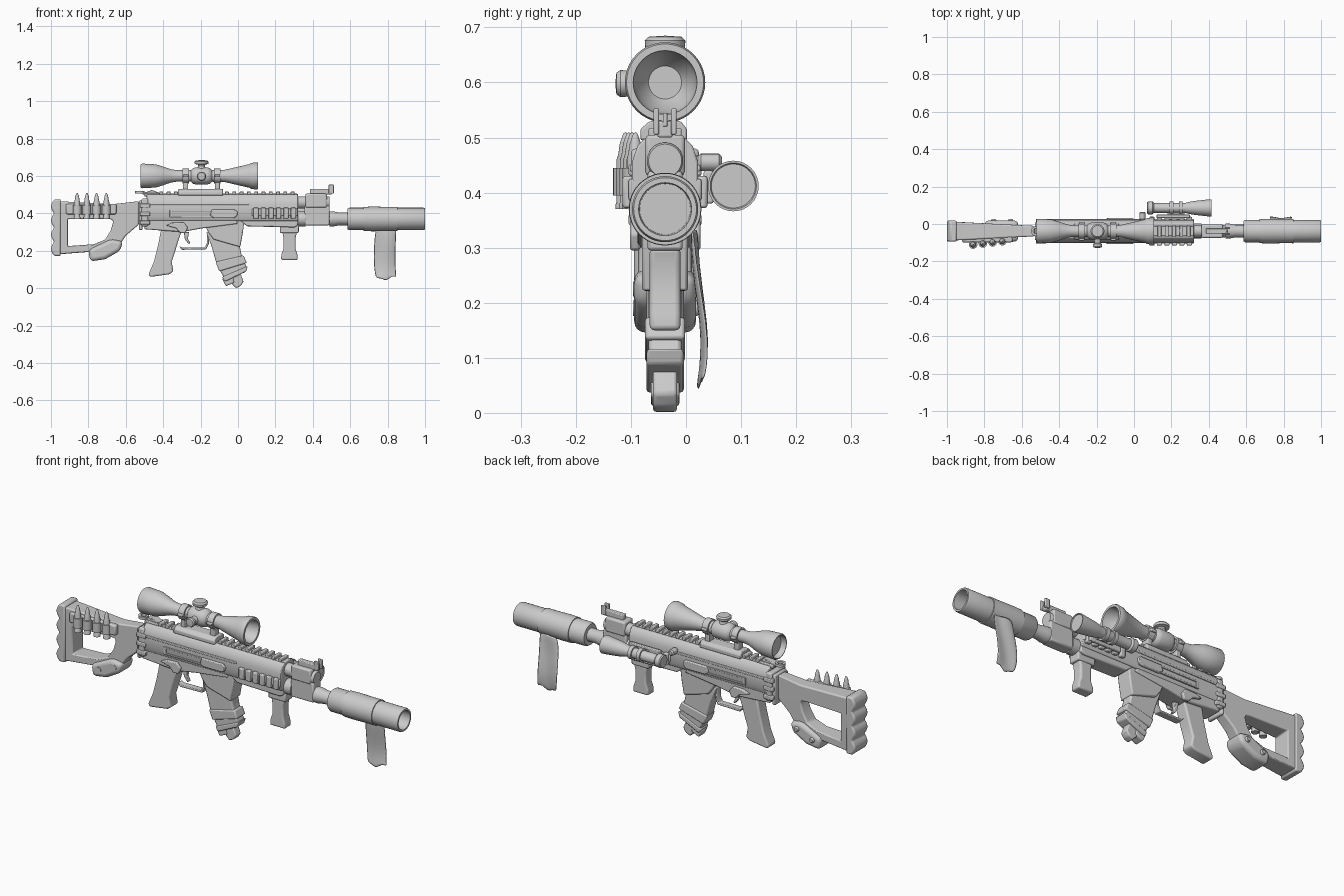
import bpy, bmesh, math
from mathutils import Vector, Matrix

YC = -0.038  # centre plane of the weapon


def finish(name, bm, bevel=0.0, seg=2, angle=35):
    bmesh.ops.recalc_face_normals(bm, faces=bm.faces)
    me = bpy.data.meshes.new(name)
    bm.to_mesh(me)
    bm.free()
    ob = bpy.data.objects.new(name, me)
    bpy.context.collection.objects.link(ob)
    bpy.ops.object.select_all(action='DESELECT')
    ob.select_set(True)
    bpy.context.view_layer.objects.active = ob
    bpy.ops.object.shade_smooth_by_angle(angle=math.radians(angle))
    if bevel:
        m = ob.modifiers.new("bevel", 'BEVEL')
        m.width, m.segments, m.limit_method = bevel, seg, 'ANGLE'
    return ob


def prism(name, pts, a, b, axis='y', bevel=0.006, seg=2):
    """Extrude a 2D outline: axis y takes (x, z), axis x takes (y - YC, z)."""
    bm = bmesh.new()
    def put(p, t):
        return (p[0], YC + t, p[1]) if axis == 'y' else (t, YC + p[0], p[1])
    lo = [bm.verts.new(put(p, a)) for p in pts]
    hi = [bm.verts.new(put(p, b)) for p in pts]
    bm.faces.new(lo)
    bm.faces.new(hi)
    for i in range(len(pts)):
        j = (i + 1) % len(pts)
        bm.faces.new((lo[i], lo[j], hi[j], hi[i]))
    return finish(name, bm, bevel, seg)


def box(name, x0, x1, y0, y1, z0, z1, bevel=0.004):
    return prism(name, [(x0, z0), (x1, z0), (x1, z1), (x0, z1)], y0, y1, 'y', bevel)


def lathe(name, prof, origin, axis='x', n=32):
    """Revolve (distance, radius) pairs about an axis through origin."""
    bm = bmesh.new()
    o, rings = Vector(origin), []
    for t, r in prof:
        if r == 0:
            rings.append([bm.verts.new((t, 0, 0))] * n)
        else:
            rings.append([bm.verts.new((t, r * math.cos(2 * math.pi * i / n),
                                        r * math.sin(2 * math.pi * i / n))) for i in range(n)])
    for p, q in zip(rings, rings[1:]):
        for i in range(n):
            j = (i + 1) % n
            bm.faces.new(list(dict.fromkeys((p[i], p[j], q[j], q[i]))))
    rot = {'x': Matrix(), 'y': Matrix.Rotation(math.pi / 2, 4, 'Z'),
           'z': Matrix.Rotation(-math.pi / 2, 4, 'Y')}[axis]
    bmesh.ops.transform(bm, matrix=Matrix.Translation(o) @ rot, verts=bm.verts)
    return finish(name, bm)


# Shoulder stock: bridged outer and inner outlines, thinner towards the receiver
outer = [(-.97, .18), (-.97, .465), (-.66, .45), (-.53, .465), (-.53, .34), (-.6, .28), (-.64, .22), (-.78, .195)]
inner = [(-.91, .225), (-.91, .37), (-.70, .37), (-.675, .368), (-.667, .355), (-.68, .31), (-.71, .26), (-.77, .235)]
bm = bmesh.new()
L = {}
for s in (-1, 1):
    for k, ring in (('o', outer), ('i', inner)):
        L[k, s] = [bm.verts.new((x, YC + s * (.028 + .022 * min(1, max(0, (-.55 - x) / .4))), z)) for x, z in ring]
for a, b in ((('o', -1), ('i', -1)), (('i', -1), ('i', 1)), (('i', 1), ('o', 1)), (('o', 1), ('o', -1))):
    for i in range(8):
        j = (i + 1) % 8
        bm.faces.new((L[a][i], L[a][j], L[b][j], L[b][i]))
finish("stock_frame", bm, 0.014, 3)

# Scalloped butt pad
pad = [(-.948, .475), (-.948, .172)]
pad += [(-.982 - .018 * abs(math.sin(math.pi * 4 * i / 24)), .172 + .303 * i / 24) for i in range(25)]
prism("butt_pad", pad, -.056, .056, bevel=.008)

# Padded wrap on the lower stock
prism("stock_wrap", [(-.8, .205), (-.68, .262), (-.615, .25), (-.63, .2), (-.71, .155), (-.79, .143)],
      -.056, .056, bevel=.02, seg=4)
for x, z in ((-.75, .19), (-.66, .225)):
    lathe("wrap_button", [(0, 0), (0, .014), (.116, .014), (.124, .009), (.124, 0)], (x, YC - .058, z), 'y', 16)

# Spare cartridges in a holder on the stock side
prism("cartridge_band", [(-.92, .45), (-.65, .45), (-.65, .395), (-.92, .395)], -.06, -.03, bevel=.008)
for i in range(4):
    x, y = -.86 + .052 * i, YC - .072 + .006 * i
    lathe("cartridge", [(0, 0), (0, .018), (.008, .018), (.012, .016), (.09, .016), (.1, .013),
                        (.12, .010), (.137, .004), (.14, 0)], (x, y, .37), 'z', 16)
    lathe("cartridge_loop", [(0, .014), (0, .023), (.05, .023), (.05, .014), (0, .014)], (x, y, .395), 'z', 16)

# Upper and lower receiver
sec = [(.035, .5), (.05, .485), (.06, .455), (.06, .385), (.05, .36)]
prism("upper_receiver", sec + [(-y, z) for y, z in reversed(sec)], -.49, .32, 'x', .004)
prism("lower_receiver", [(-.5, .38), (-.02, .38), (.0, .345), (-.19, .32), (-.3, .3), (-.5, .315)], -.05, .05)
for x0, x1, z0, z1, w in ((-.53, -.51, .31, .47, .05), (-.515, -.48, .33, .48, .062)):
    box("rear_plate", x0, x1, -w, w, z0, z1, .008)
for z in (.34, .385, .43):
    box("rear_plate_rib", -.525, -.47, -.066, .066, z, z + .022)
# Top rail with cross teeth
box("top_rail", -.43, .32, -.026, .026, .49, .505)
for i in range(19):
    box("rail_tooth", -.42 + .039 * i, -.4 + .039 * i, -.03, .03, .5, .517, .003)
# Port slot, bolt cover and lengthwise grooves
for s in (-1, 1):
    a, b = sorted((s * .055, s * .064))
    box("side_strip", -.47, .06, a, b, .438, .45, .003)
    for z in (.378, .41):
        box("port_lip", -.36, -.01, a, b + (.0 if s > 0 else 0), z, z + .009, .002)
    box("port_end", -.365, -.35, a, b, .378, .419, .002)
    c, d = sorted((s * .05, s * .069))
    prism("bolt_cover", [(-.15, .39), (-.13, .375), (-.02, .375), (-.003, .39), (-.003, .41), (-.02, .42), (-.14, .42)],
          c, d, bevel=.005)
    # Selector lever
    c, d = sorted((s * .045, s * .064))
    prism("selector_lever", [(-.385, .335), (-.35, .35), (-.29, .352), (-.268, .325), (-.28, .295), (-.31, .295), (-.33, .32)],
          c, d, bevel=.005)
    # Handguard side rail ribs
    c, d = sorted((s * .05, s * .066))
    box("side_rail", .075, .32, c, d, .385, .425)
    c, d = sorted((s * .055, s * .077))
    for i in range(6):
        box("side_rail_rib", .082 + .04 * i, .11 + .04 * i, c, d, .372, .43, .005)
prism("handguard_lower", [(.0, .37), (.32, .37), (.32, .335), (.3, .325), (.05, .33)], -.045, .045)
# Charging handle on the far side
lathe("charging_handle", [(0, 0), (0, .012), (.06, .012), (.065, .016), (.098, .016), (.103, .01), (.103, 0)],
      (.045, YC, .455), 'y', 16)

# Magazine well, curved magazine, band and pull tab
prism("magazine_well", [(-.19, .37), (.035, .37), (.025, .29), (.012, .22), (-.13, .26), (-.16, .3)], -.042, .042)
prism("magazine", [(-.17, .3), (.02, .3), (.01, .22), (.022, .165), (.047, .11), (-.075, .055), (-.115, .13), (-.14, .22)],
      -.03, .03, bevel=.007)
prism("magazine_band", [(-.12, .14), (.03, .175), (.047, .135), (-.1, .09)], -.036, .036)
prism("magazine_base", [(-.085, .06), (.052, .118), (.043, .088), (-.07, .035)], -.034, .034)
prism("pull_tab", [(-.05, .06), (.01, .085), (.03, .035), (.015, .012), (-.01, .0), (-.03, .02)], -.022, .022)
prism("pull_tab_wing", [(-.085, .05), (-.03, .075), (-.02, .03), (-.065, .01)], -.026, .026)

# Pistol grip, trigger and guard
prism("pistol_grip", [(-.41, .32), (-.3, .31), (-.32, .25), (-.335, .2), (-.355, .14), (-.345, .09), (-.365, .075),
                      (-.47, .06), (-.478, .075), (-.45, .14), (-.425, .24)], -.034, .034, bevel=.012, seg=3)
prism("trigger_guard", [(-.315, .225), (-.3, .205), (-.17, .208), (-.155, .24), (-.155, .3), (-.167, .3),
                        (-.167, .24), (-.178, .218), (-.3, .217)], -.018, .018, bevel=.003)
prism("trigger", [(-.29, .3), (-.262, .3), (-.268, .265), (-.255, .24), (-.265, .237), (-.284, .262)], -.01, .01, bevel=.003)

# Vertical foregrip, flared at the bottom
box("foregrip_clamp", .225, .325, -.032, .032, .295, .34, .006)
prism("foregrip", [(.237, .3), (.315, .3), (.308, .27), (.308, .21), (.318, .18), (.32, .15), (.23, .15), (.232, .18),
                   (.243, .21), (.243, .27)], -.028, .028, bevel=.009, seg=3)

# Gas block, front sight and barrel
box("gas_block", .355, .49, -.032, .032, .335, .44, .008)
box("gas_block_top", .36, .475, -.036, .036, .43, .505, .008)
lathe("gas_tube", [(.3, 0), (.3, .033), (.485, .033), (.49, .03), (.49, 0)], (0, YC, .458))
box("front_sight_arm", .385, .5, -.014, .014, .5, .53)
for s in (-1, 1):
    box("front_sight_ear", .485, .512, s * .016 - .005, s * .016 + .005, .505, .553, .003)
box("front_sight_post", .495, .502, -.004, .004, .52, .545, .001)
lathe("barrel", [(.3, 0), (.3, .04), (.36, .04), (.36, .03), (.49, .03), (.49, .04), (.51, .04), (.54, .034),
                 (.6, .034), (.6, 0)], (0, YC, .37))
lathe("suppressor", [(.585, 0), (.585, .054), (.595, .06), (.992, .06), (1, .057), (1, .048), (.9, .046), (.9, 0)], (0, YC, .37), n=48)
lathe("suppressor_tape", [(.672, .058), (.672, .0645), (.72, .066), (.8, .0645), (.852, .065), (.852, .058)], (0, YC, .37), n=48)

# Loose cloth strip hanging from the tape, with a torn end
bm = bmesh.new()
path = [(.012, .335), (.014, .27), (.024, .2), (.032, .13), (.028, .08)]
ends, cols = [.05, .055, .032, .07, .055], []
for i, e in enumerate(ends):
    cols.append([bm.verts.new((.738 + .028 * i - .014 * math.sin(math.pi * k / 5) * (1 - i / 8),
                               y + .006 * math.sin(i * 1.5 + k * .5), z))
                 for k, (y, z) in enumerate(path + [(.022, e)])])
for p, q in zip(cols, cols[1:]):
    for k in range(5):
        bm.faces.new((p[k], q[k], q[k + 1], p[k + 1]))
cloth = finish("cloth_strip", bm, angle=60)
cloth.modifiers.new("thickness", 'SOLIDIFY').thickness = .006
cloth.modifiers.new("smooth", 'SUBSURF').levels = 1

# Telescopic sight with hollow ends
lathe("scope_body", [(-.49, 0), (-.49, .055), (-.52, .058), (-.52, .062), (-.512, .066), (-.44, .062), (-.4, .05),
                     (-.36, .036), (-.33, .031), (-.25, .031), (-.24, .042), (-.225, .046), (-.165, .046), (-.15, .042),
                     (-.14, .031), (-.07, .033), (.06, .063), (.07, .069), (.1, .073), (.108, .07), (.108, .058),
                     (.06, .052), (.03, .03), (.03, 0)], (0, YC, .6), n=40)
knob = [(0, 0), (0, .022), (.045, .022), (.055, .018), (.062, .02), (.066, .036), (.078, .037), (.085, .03), (.087, 0)]
lathe("elevation_knob", knob, (-.195, YC, .598), 'z')
lathe("windage_knob", [(-t * 1.04, r * .66 if r > .025 else r * .9) for t, r in knob], (-.195, YC, .598), 'y')
for x in (-.28, -.11):
    lathe("scope_ring", [(-.017, .028), (-.017, .04), (.017, .04), (.017, .028), (-.017, .028)], (x, YC, .6))
    box("scope_ring_post", x - .014, x + .014, -.021, .021, .51, .575)
    box("scope_ring_lug", x - .015, x + .015, -.05, .05, .593, .607)
prism("scope_base", [(-.045, .495), (.04, .495), (.04, .515), (.028, .53), (-.028, .53), (-.045, .515)], -.32, -.08, 'x', .004)

# Folding rear sight
box("rear_sight_base", -.5, -.42, -.03, .03, .49, .508)
lathe("rear_sight_ring", [(0, .014), (0, .026), (.014, .026), (.014, .014), (0, .014)], (-.525, YC, .505), 'z', 20)
prism("rear_sight_arm", [(-.51, .507), (-.46, .525), (-.42, .51), (-.42, .5), (-.51, .5)], -.018, .018, bevel=.003)

# Side torch on its mount
ty, tz = .086, .412
lathe("torch", [(.07, 0), (.07, .03), (.075, .034), (.1, .034), (.108, .026), (.27, .026), (.3, .033), (.33, .038),
                (.405, .046), (.415, .046), (.415, .042), (.411, .04), (.411, 0)], (0, ty, tz))
for x in (.2, .25):
    lathe("torch_clamp", [(-.01, .024), (-.01, .034), (.01, .034), (.01, .024), (-.01, .024)], (x, ty, tz))
box("torch_mount", .18, .27, .06, .1, .395, .43)
box("torch_mount_foot", .12, .3, .07, .088, .38, .44)
